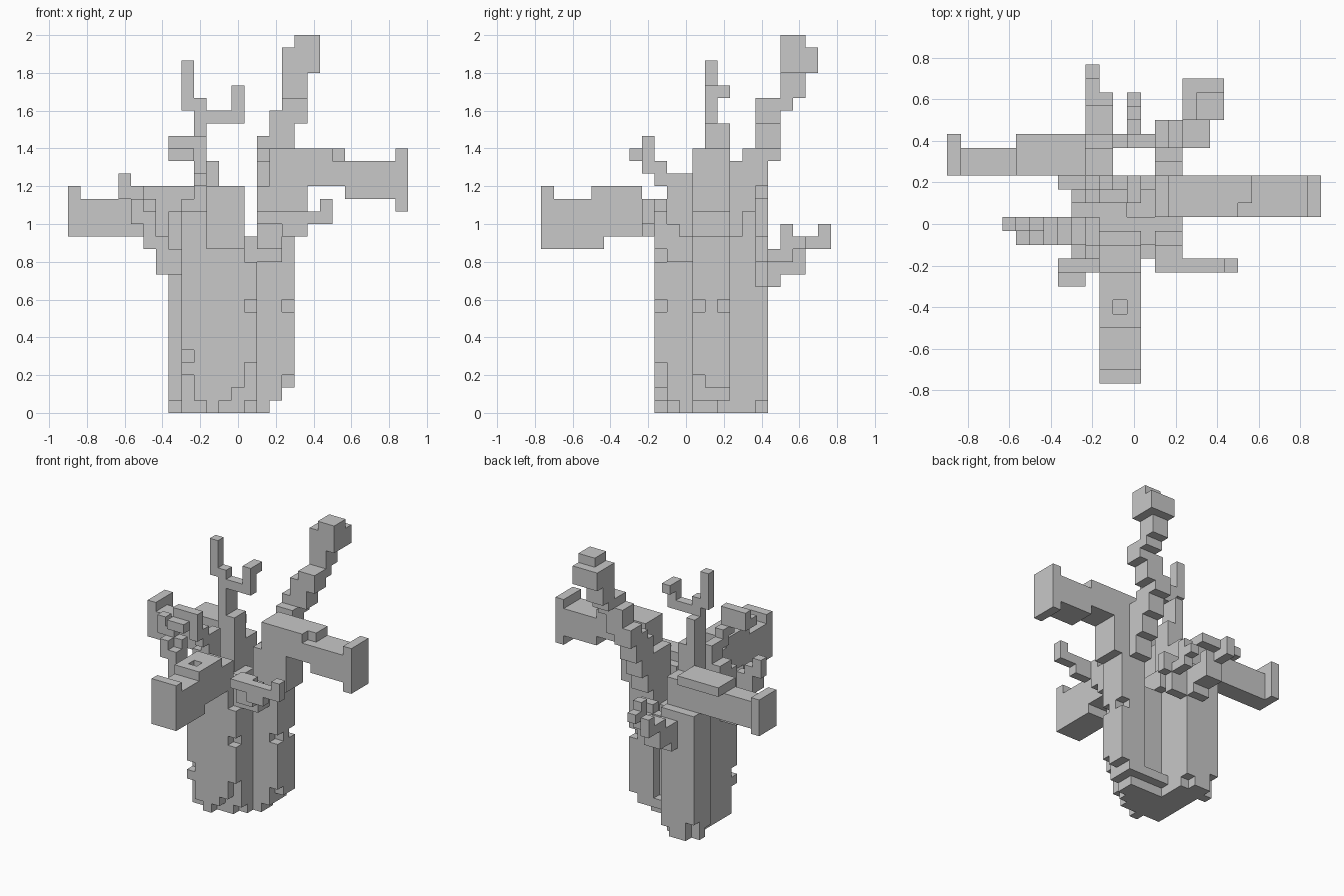
import bpy, bmesh
from mathutils import Vector

U = 2 / 30                            # block size
ORIGIN = Vector((-0.9, -0.7667, 0))   # corner of the block grid

bark = bpy.data.materials.new("grey_bark")
bark.diffuse_color = (0.58, 0.58, 0.58, 1)

owner = {}   # block -> part name


def fill(part, *boxes):
    """Claim boxes of blocks given as x0, x1, y0, y1, z0, z1."""
    for x0, x1, y0, y1, z0, z1 in boxes:
        for x in range(x0, x1):
            for y in range(y0, y1):
                for z in range(z0, z1):
                    owner.setdefault((x, y, z), part)


def carve(*boxes):
    for x0, x1, y0, y1, z0, z1 in boxes:
        for x in range(x0, x1):
            for y in range(y0, y1):
                for z in range(z0, z1):
                    owner.pop((x, y, z), None)


# Bundled stems of the trunk
fill("front_stem", (9, 15, 9, 12, 0, 12), (9, 14, 9, 12, 12, 14), (14, 15, 10, 12, 12, 13),
     (9, 11, 9, 12, 14, 16), (9, 11, 10, 12, 16, 17))
fill("right_stem", (15, 18, 12, 15, 0, 14), (15, 19, 12, 15, 14, 18))
fill("left_stem", (8, 12, 15, 18, 0, 14), (8, 11, 14, 15, 13, 16))
fill("core", (9, 15, 12, 15, 0, 12), (9, 13, 12, 15, 12, 14))

# Thick cut limbs with a rimmed end
fill("front_limb", (11, 14, 0, 1, 13, 18), (11, 14, 1, 5, 13, 17),
     (11, 14, 4, 8, 14, 18), (11, 14, 8, 10, 14, 17), (11, 14, 10, 11, 14, 15))
fill("right_limb", (16, 22, 12, 15, 18, 21), (22, 26, 12, 15, 17, 20),
     (26, 27, 12, 15, 16, 21))
fill("left_limb", (0, 1, 15, 18, 14, 18), (1, 12, 15, 17, 14, 17),
     (5, 10, 15, 18, 17, 18))

# Tall branch rising to the back right
fill("tall_branch", (15, 17, 15, 16, 14, 18), (15, 17, 15, 17, 16, 20),
     (15, 17, 16, 18, 18, 21), (15, 17, 17, 19, 20, 22), (16, 18, 17, 19, 21, 24),
     (17, 19, 17, 19, 23, 25), (17, 19, 19, 20, 24, 27), (17, 19, 20, 21, 25, 27),
     (17, 20, 19, 22, 27, 29), (18, 20, 19, 21, 29, 30))

# Forked twig on top
fill("forked_twig", (10, 12, 13, 15, 13, 20), (10, 11, 13, 15, 20, 22),
     (10, 11, 14, 15, 22, 23), (10, 11, 13, 14, 22, 25), (11, 14, 13, 14, 23, 24),
     (9, 10, 13, 14, 24, 28), (13, 14, 13, 14, 24, 26), (13, 14, 14, 15, 25, 26))

# Small twigs around the trunk
fill("front_left_twig", (10, 11, 10, 12, 17, 19), (10, 11, 9, 10, 18, 20),
     (10, 11, 8, 9, 19, 22), (8, 10, 8, 9, 20, 22), (8, 10, 7, 8, 20, 21))
fill("left_twig", (7, 9, 10, 12, 11, 13), (6, 8, 10, 12, 13, 14), (6, 7, 10, 12, 14, 16),
     (5, 7, 11, 12, 15, 17), (5, 6, 10, 11, 15, 17), (4, 6, 11, 12, 17, 18),
     (4, 5, 11, 12, 18, 19))
fill("right_twig", (14, 17, 10, 12, 12, 14), (15, 17, 9, 11, 13, 15),
     (15, 17, 8, 10, 15, 16), (17, 19, 8, 9, 14, 16), (19, 21, 8, 9, 15, 16),
     (20, 21, 8, 9, 16, 17))
fill("back_twig", (10, 12, 18, 19, 10, 12), (10, 12, 18, 21, 11, 13),
     (10, 11, 20, 23, 13, 14), (11, 12, 20, 21, 13, 14), (10, 11, 22, 23, 14, 15))
fill("inner_back_twig", (12, 14, 17, 18, 10, 13), (13, 14, 17, 20, 12, 13),
     (13, 14, 19, 21, 13, 14), (13, 14, 19, 20, 14, 15), (13, 15, 17, 18, 12, 14))

# Knot holes, the limb hollow and the worn foot
carve((14, 15, 9, 10, 8, 9), (17, 18, 14, 15, 8, 9), (17, 18, 12, 13, 8, 9),
      (12, 13, 5, 6, 17, 18), (21, 22, 12, 13, 20, 21), (9, 10, 9, 10, 4, 5),
      (16, 18, 12, 15, 0, 1), (17, 18, 12, 15, 1, 2), (17, 18, 12, 13, 2, 3),
      (9, 10, 9, 10, 0, 3), (10, 11, 9, 10, 0, 1), (14, 15, 9, 10, 0, 4),
      (13, 14, 9, 10, 0, 2), (12, 13, 9, 10, 0, 1), (14, 15, 10, 11, 0, 1),
      (8, 9, 17, 18, 0, 2), (11, 12, 17, 18, 0, 1), (8, 9, 15, 16, 0, 1),
      (12, 16, 14, 15, 0, 1), (12, 15, 14, 15, 2, 12))

# Six block sides: outward step and its four corners
SIDES = []
for axis in range(3):
    a, b = (axis + 1) % 3, (axis + 2) % 3
    for d in (0, 1):
        step = [0, 0, 0]
        step[axis] = 2 * d - 1
        ring = []
        for p, q in ((0, 0), (1, 0), (1, 1), (0, 1)):
            c = [0, 0, 0]
            c[axis], c[a], c[b] = d, p, q
            ring.append(c)
        SIDES.append((step, ring if d else ring[::-1]))


def build(part):
    """Skin the part's blocks, leaving out faces against other blocks."""
    bm = bmesh.new()
    verts = {}
    for cell in [c for c, name in owner.items() if name == part]:
        for step, ring in SIDES:
            if tuple(c + s for c, s in zip(cell, step)) in owner:
                continue
            face = []
            for corner in ring:
                key = tuple(c + o for c, o in zip(cell, corner))
                if key not in verts:
                    verts[key] = bm.verts.new(ORIGIN + Vector(key) * U)
                face.append(verts[key])
            bm.faces.new(face)
    bmesh.ops.dissolve_limit(bm, angle_limit=0.01, verts=bm.verts[:], edges=bm.edges[:])
    mesh = bpy.data.meshes.new(part)
    bm.to_mesh(mesh)
    bm.free()
    mesh.materials.append(bark)
    bpy.context.collection.objects.link(bpy.data.objects.new(part, mesh))


for part in dict.fromkeys(owner.values()):
    build(part)
